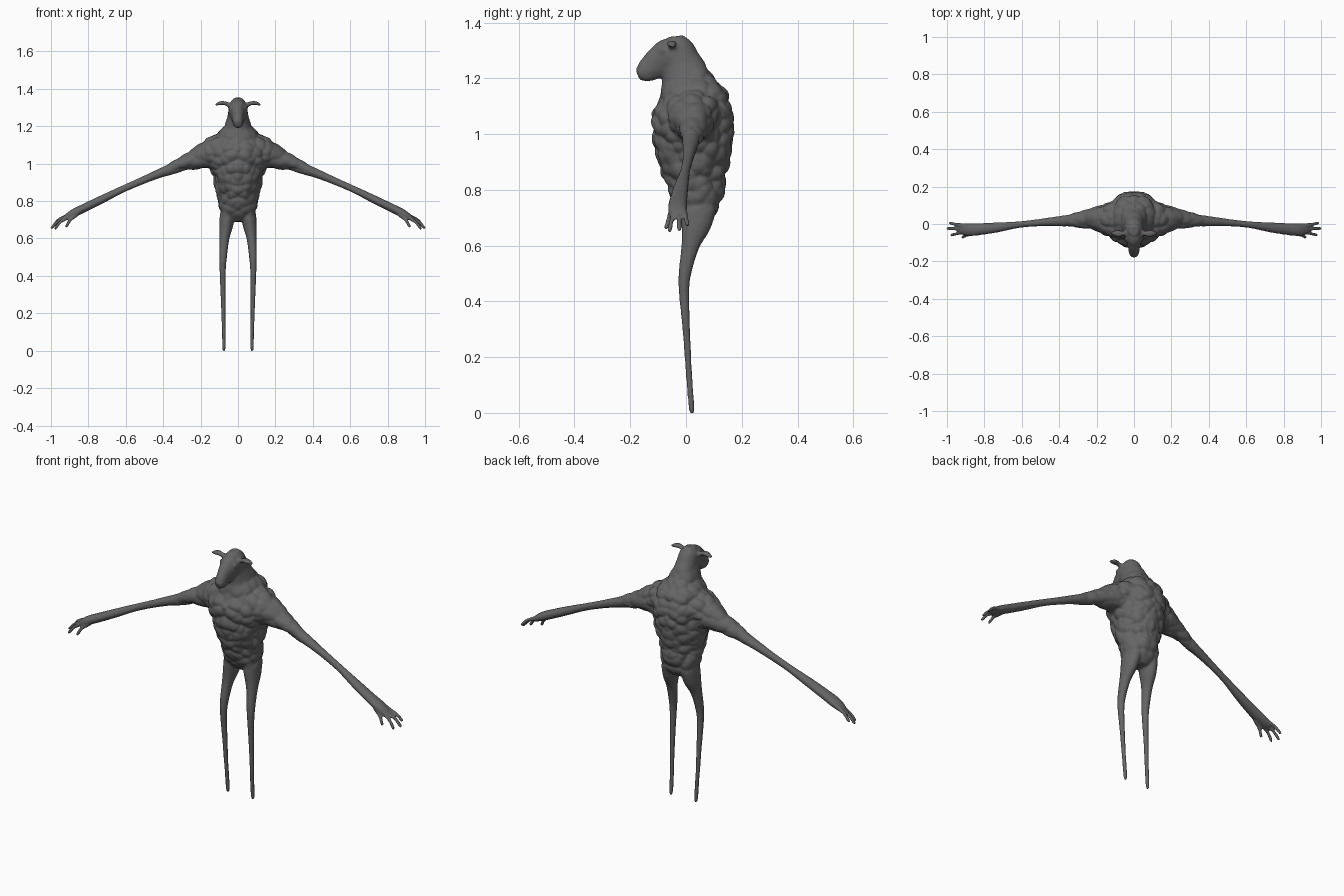
import bpy, bmesh
from math import sin, cos, pi
from mathutils import Vector, noise

bm = bmesh.new()


def spline(rows, n=4):
    """Catmull-Rom through rows of (x, y, z, radius_u, radius_v)."""
    out = []
    for i in range(len(rows) - 1):
        p = [rows[max(i - 1, 0)], rows[i], rows[i + 1], rows[min(i + 2, len(rows) - 1)]]
        for k in range(n):
            t = k / n
            out.append([0.5 * (2 * b + (c - a) * t + (2 * a - 5 * b + 4 * c - d) * t * t
                               + (3 * b - a - 3 * c + d) * t ** 3) for a, b, c, d in zip(*p)])
    return out + [list(rows[-1])]


def loft(rows, ref, side=1, sides=20):
    """Closed tube of elliptical rings; ref sets the direction of radius_u."""
    pts = spline(rows)
    rings = []
    for i, r in enumerate(pts):
        c = Vector(r[:3])
        t = (Vector(pts[min(i + 1, len(pts) - 1)][:3]) - Vector(pts[max(i - 1, 0)][:3])).normalized()
        u = Vector(ref)
        u = (u - t * u.dot(t)).normalized()
        v = t.cross(u)
        ring = []
        for k in range(sides):
            a = 2 * pi * k / sides
            p = c + u * r[3] * cos(a) + v * r[4] * sin(a)
            ring.append(bm.verts.new((p.x * side, p.y, p.z)))
        rings.append(ring)
    for a, b in zip(rings, rings[1:]):
        for k in range(sides):
            j = (k + 1) % sides
            bm.faces.new((a[k], a[j], b[j], b[k]))
    bm.faces.new(rings[0])
    bm.faces.new(rings[-1])


X, Y = (1, 0, 0), (0, 1, 0)

# torso, neck and crown
loft([(0, .045, .69, .05, .04), (0, .045, .74, .092, .082), (0, .038, .82, .110, .105),
      (0, .03, .90, .128, .127), (0, .026, .98, .152, .142), (0, .024, 1.05, .168, .148),
      (0, .022, 1.11, .150, .136), (0, .010, 1.16, .110, .108), (0, -.002, 1.21, .07, .088),
      (0, -.022, 1.27, .054, .07), (0, -.032, 1.32, .046, .055), (0, -.036, 1.352, .022, .026)], X)

# muzzle
loft([(0, .0, 1.30, .045, .04), (0, -.05, 1.285, .052, .062), (0, -.09, 1.262, .042, .06),
      (0, -.125, 1.238, .031, .048), (0, -.152, 1.222, .028, .036), (0, -.174, 1.212, .017, .020)], X)

for s in (1, -1):
    # ears
    loft([(.03, -.045, 1.305, .016, .016), (.06, -.05, 1.320, .015, .012),
          (.09, -.05, 1.324, .019, .011), (.122, -.048, 1.314, .008, .007)], Y, s)
    # eyes
    loft([(.032, -.082, 1.300, .012, .012), (.046, -.084, 1.300, .010, .010),
          (.050, -.085, 1.300, .004, .004)], Y, s)
    # legs
    loft([(.05, .05, .78, .04, .07), (.062, .037, .68, .038, .056), (.073, .016, .60, .027, .033),
          (.08, -.004, .50, .021, .023), (.082, -.007, .43, .017, .019), (.08, .001, .30, .014, .014),
          (.077, .010, .15, .011, .012), (.075, .019, .03, .010, .011), (.075, .021, -.004, .007, .008)], X, s)
    # arms
    loft([(.05, .025, 1.075, .115, .105), (.14, .028, 1.053, .092, .085), (.20, .028, 1.034, .066, .064),
          (.26, .025, 1.012, .048, .046), (.32, .022, .99, .038, .036), (.37, .017, .967, .030, .029),
          (.43, .013, .944, .025, .024),
          (.52, .006, .906, .019, .020), (.62, -.004, .862, .018, .019), (.73, -.018, .808, .027, .022),
          (.82, -.027, .764, .032, .023), (.88, -.03, .735, .035, .022), (.92, -.03, .712, .027, .015),
          (.935, -.03, .702, .012, .007)], Y, s)
    # fingers: knuckle and tip
    for k, tip in (((.91, -.008, .724), (.990, .006, .672)), ((.918, -.026, .715), (1.003, -.024, .653)),
                   ((.91, -.045, .713), (.982, -.060, .650)), ((.865, -.05, .725), (.922, -.072, .660))):
        a, b = Vector(k), Vector(tip)
        m = a.lerp(b, .5) + Vector((.004, 0, .006))
        root = a - (b - a) * .35
        loft([(*root, .012, .011), (*a, .012, .011), (*m, .009, .009),
              (*a.lerp(b, .9), .009, .009), (*b, .005, .005)], Y, s, 12)

bmesh.ops.recalc_face_normals(bm, faces=bm.faces[:])
raw = bpy.data.meshes.new("creature_body")
bm.to_mesh(raw)
bm.free()
body = bpy.data.objects.new("creature_body", raw)
bpy.context.collection.objects.link(body)

# fuse the parts into one skin
rm = body.modifiers.new("fuse", 'REMESH')
rm.mode = 'VOXEL'
rm.voxel_size = .0055
sm = body.modifiers.new("soften", 'SMOOTH')
sm.factor = .5
sm.iterations = 5
dg = bpy.context.evaluated_depsgraph_get()
mesh = bpy.data.meshes.new_from_object(body.evaluated_get(dg))
body.modifiers.clear()
body.data = mesh


def ramp(v, lo, hi):
    t = min(max((v - lo) / (hi - lo), 0), 1)
    return t * t * (3 - 2 * t)


# woolly lumps over torso, neck and upper arms, symmetric in x
moves = []
for v in mesh.vertices:
    p = v.co
    w = ramp(p.z, .68, .80) * (1 - ramp(abs(p.x), .28, .42))
    w *= 1 - .45 * ramp(abs(p.x), .12, .2)
    w *= 1 - .85 * ramp(p.z - p.y * .6, 1.13, 1.24)
    q = Vector((abs(p.x), p.y, p.z * 1.2)) * 18
    q += noise.noise_vector(q * .5) * .35
    d = noise.voronoi(q)[0][0]
    moves.append(v.normal * (w * .024 * (.3 - d * d)))
for v, m in zip(mesh.vertices, moves):
    v.co += m

sm = body.modifiers.new("soften_wool", 'SMOOTH')
sm.factor = .5
sm.iterations = 4
for f in mesh.polygons:
    f.use_smooth = True

# dark grey skin
skin = bpy.data.materials.new("dark_grey")
skin.diffuse_color = (.13, .13, .13, 1)
mesh.materials.clear()
mesh.materials.append(skin)
